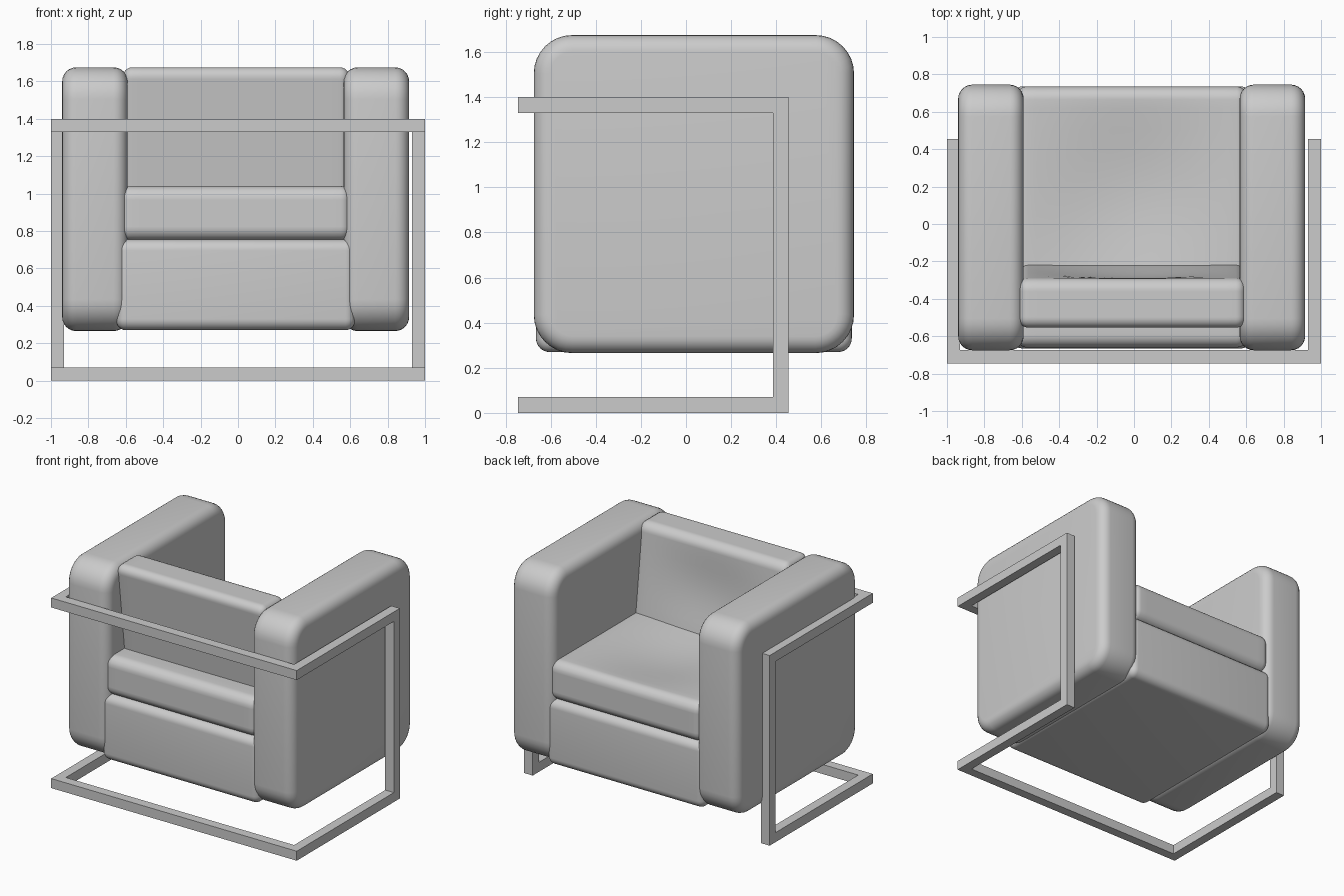
import bpy, bmesh
from mathutils import Vector

if "Cube" in bpy.data.objects:
    bpy.data.objects.remove(bpy.data.objects["Cube"])


def finish(bm, name, smooth=True):
    bmesh.ops.recalc_face_normals(bm, faces=bm.faces)
    me = bpy.data.meshes.new(name)
    bm.to_mesh(me)
    bm.free()
    ob = bpy.data.objects.new(name, me)
    bpy.context.collection.objects.link(ob)
    if smooth:
        bpy.ops.object.select_all(action='DESELECT')
        ob.select_set(True)
        bpy.context.view_layer.objects.active = ob
        bpy.ops.object.shade_smooth_by_angle(angle=0.7)
    return ob


def box(bm, lo, hi):
    verts = bmesh.ops.create_cube(bm, size=1)['verts']
    lo, hi = Vector(lo), Vector(hi)
    for v in verts:
        v.co = (lo + hi) / 2 + v.co * (hi - lo)


def cushion(name, lo, hi, big, small, shape=None, cuts=12):
    """Padded box: big rounding around the x axis, small rounding on its two ends."""
    bm = bmesh.new()
    box(bm, lo, hi)
    along = [e for e in bm.edges if abs(e.verts[0].co.x - e.verts[1].co.x) > 1e-4]
    bmesh.ops.bevel(bm, geom=along, offset=big, segments=8, profile=0.5, affect='EDGES')
    ends = [e for e in bm.edges if abs(e.verts[0].co.x - e.verts[1].co.x) < 1e-5
            and any(abs(f.normal.x) > 0.9 for f in e.link_faces)]
    bmesh.ops.bevel(bm, geom=ends, offset=small, segments=6, profile=0.5, affect='EDGES')
    if shape:
        # slice into a grid so the surface can be sculpted
        for axis in range(3):
            for i in range(1, cuts):
                no = Vector((0, 0, 0))
                no[axis] = 1
                co = no * (lo[axis] + (hi[axis] - lo[axis]) * i / cuts)
                bmesh.ops.bisect_plane(bm, geom=bm.verts[:] + bm.edges[:] + bm.faces[:],
                                       plane_co=co, plane_no=no)
        for v in bm.verts:
            shape(v.co)
    return finish(bm, name)


def hump(t):
    return max(0.0, 1 - t * t) ** 2


def dip_seat(co):
    if co.z > 0.9:
        co.z -= 0.055 * hump((co.x + 0.01) / 0.62) * hump((co.y - 0.15) / 0.62)


def lean_back(co):
    # hollow the inner face, then lean it away from the seat
    if co.y > -0.3:
        co.y -= 0.03 * hump((co.x + 0.01) / 0.6) * hump((co.z - 1.3) / 0.36)
    co.y -= 0.12 * (co.z - 1.0)


# upholstery
for name, x0, x1 in (("left_arm", -0.94, -0.59), ("right_arm", 0.565, 0.915)):
    cushion(name, (x0, -0.675, 0.265), (x1, 0.745, 1.675), 0.17, 0.075)
cushion("base", (-0.65, -0.665, 0.27), (0.625, 0.735, 0.755), 0.06, 0.05)
cushion("seat", (-0.625, -0.66, 0.75), (0.6, 0.735, 1.04), 0.07, 0.05, dip_seat)
cushion("back", (-0.615, -0.48, 0.9), (0.595, -0.215, 1.675), 0.06, 0.05, lean_back)

# metal frame: two flat U-shaped rails joined by posts
W, Y0, Y1, T = 1.0, -0.745, 0.455, 0.07
outline = [(-W, Y1), (-W, Y0), (W, Y0), (W, Y1),
           (W - T, Y1), (W - T, Y0 + T), (-W + T, Y0 + T), (-W + T, Y1)]
for name, z in (("bottom_rail", 0.0), ("top_rail", 1.33)):
    bm = bmesh.new()
    face = bm.faces.new([bm.verts.new((x, y, z)) for x, y in outline])
    ext = bmesh.ops.extrude_face_region(bm, geom=[face])['geom']
    bmesh.ops.translate(bm, vec=(0, 0, T),
                        verts=[g for g in ext if isinstance(g, bmesh.types.BMVert)])
    finish(bm, name, smooth=False)
for name, x in (("left_post", -W), ("right_post", W - T)):
    bm = bmesh.new()
    box(bm, (x, Y1 - T, T), (x + T, Y1, 1.33))
    finish(bm, name, smooth=False)
